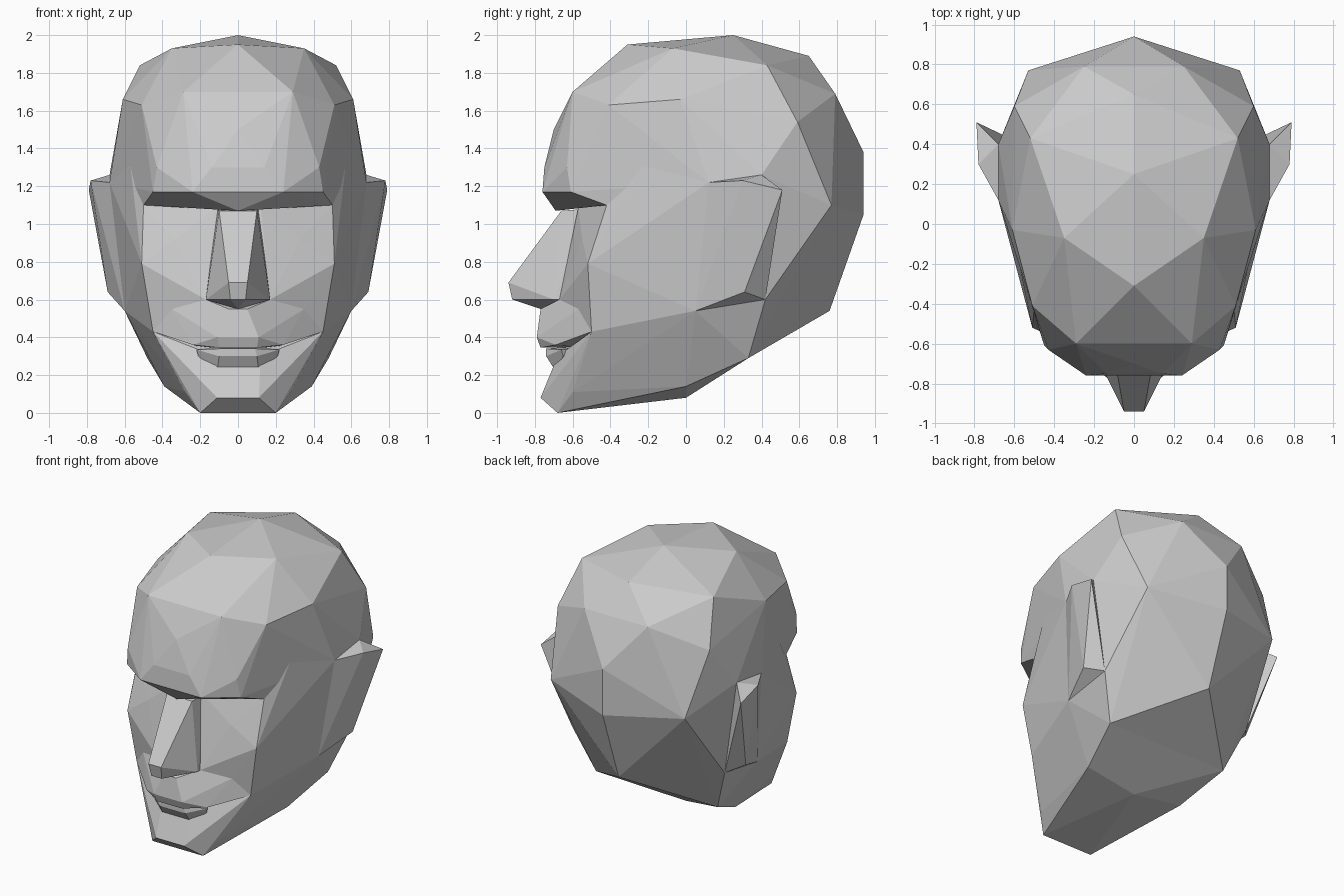
import bpy, bmesh

if "Cube" in bpy.data.objects:
    bpy.data.objects.remove(bpy.data.objects["Cube"])


def facet_solid(name, pts, sides=(1, -1)):
    """Faceted convex form spanned by a few half-side landmarks, mirrored in x."""
    bm = bmesh.new()
    for co in sorted({(s * x + 0.0, y, z) for x, y, z in pts for s in sides}):
        bm.verts.new(co)
    bmesh.ops.convex_hull(bm, input=bm.verts[:])
    loose = [v for v in bm.verts if not v.link_faces]
    bmesh.ops.delete(bm, geom=loose, context='VERTS')
    bmesh.ops.recalc_face_normals(bm, faces=bm.faces[:])
    mesh = bpy.data.meshes.new(name)
    bm.to_mesh(mesh)
    bm.free()
    ob = bpy.data.objects.new(name, mesh)
    bpy.context.collection.objects.link(ob)
    return ob


def merge(base, parts):
    """Union the parts into the base so no hidden inner faces remain."""
    bpy.context.view_layer.objects.active = base
    for part in parts:
        mod = base.modifiers.new("union", 'BOOLEAN')
        mod.operation = 'UNION'
        mod.solver = 'EXACT'
        mod.object = part
        bpy.ops.object.modifier_apply(modifier=mod.name)
        bpy.data.objects.remove(part)


# Landmarks shared by neighbouring parts
crown, crown_side = (0, -.31, 1.95), (.35, -.07, 1.93)
upper_side, temple = (.61, -.03, 1.66), (.50, -.42, 1.10)
ear_front, ear_back = (.68, .12, 1.22), (.68, .40, 1.26)
lobe_front, lobe_back = (.60, .05, .54), (.60, .42, .60)
cheekbone, cheek = (.51, -.52, .79), (.45, -.50, .43)
jaw_back, jaw_side = (.48, .33, .29), (.39, 0, .14)
nostril, cheek_mid = (.17, -.67, .60), (.35, -.57, .55)

# Skull: back and sides of the head
head = facet_solid("head", [
    crown, crown_side, upper_side, temple, ear_front, ear_back,
    lobe_front, lobe_back, cheekbone, cheek, jaw_back, jaw_side,
    (0, .25, 2.0), (0, .65, 1.89), (0, .94, 1.38), (0, .94, 1.05),
    (0, .76, .54), (.52, .43, 1.84), (.60, .59, 1.54),
    (.25, .79, 1.69), (.53, .77, 1.10)])

# Forehead and overhanging brow
forehead = facet_solid("forehead", [
    crown, crown_side, upper_side, temple, ear_front,
    (.29, -.60, 1.70), (.51, -.41, 1.63), (0, -.70, 1.50),
    (.14, -.75, 1.30), (.43, -.63, 1.30), (.24, -.76, 1.17),
    (.45, -.61, 1.17), (.20, -.61, 1.11), (0, -.69, 1.07)])

# Eye sockets and cheeks
midface = facet_solid("midface", [
    temple, cheekbone, cheek, cheek_mid, nostril,
    (.12, -.57, 1.09), (.19, -.59, .75), (.33, -.55, .92), (.2, -.40, 1.13)])

# Nose wedge
nose = facet_solid("nose", [
    (.10, -.66, 1.07), (.11, -.53, 1.08), (.05, -.94, .69), (.04, -.92, .60),
    (.17, -.70, .60), (.17, -.58, .60), (0, -.77, .55), (0, -.60, .54)])

# Upper lip and smile line
upper_lip = facet_solid("upper_lip", [
    cheek, cheek_mid, nostril, (.05, -.77, .55), (.11, -.79, .40),
    (.10, -.77, .345), (.24, -.69, .36), (.20, -.50, .35)])

# Lower lip
lower_lip = facet_solid("lower_lip", [
    (.09, -.74, .34), (.22, -.66, .335), (.10, -.74, .30), (.21, -.65, .30),
    (.11, -.69, .22), (.10, -.50, .36)])

# Jaw and chin
jaw = facet_solid("jaw", [
    cheek, lobe_front, jaw_back, jaw_side, (0, 0, .08), (.20, -.68, 0),
    (.11, -.77, .08), (.28, -.60, .11), (.11, -.70, .22), (.12, -.68, .30)])

merge(head, [forehead, midface, upper_lip, nose, jaw, lower_lip])

# Ears
for label, side in (("right", 1), ("left", -1)):
    facet_solid(label + "_ear", [
        ear_front, ear_back, lobe_front, lobe_back,
        (.79, .51, 1.18), (.78, .30, 1.23), (.69, .31, .64)], (side,))
